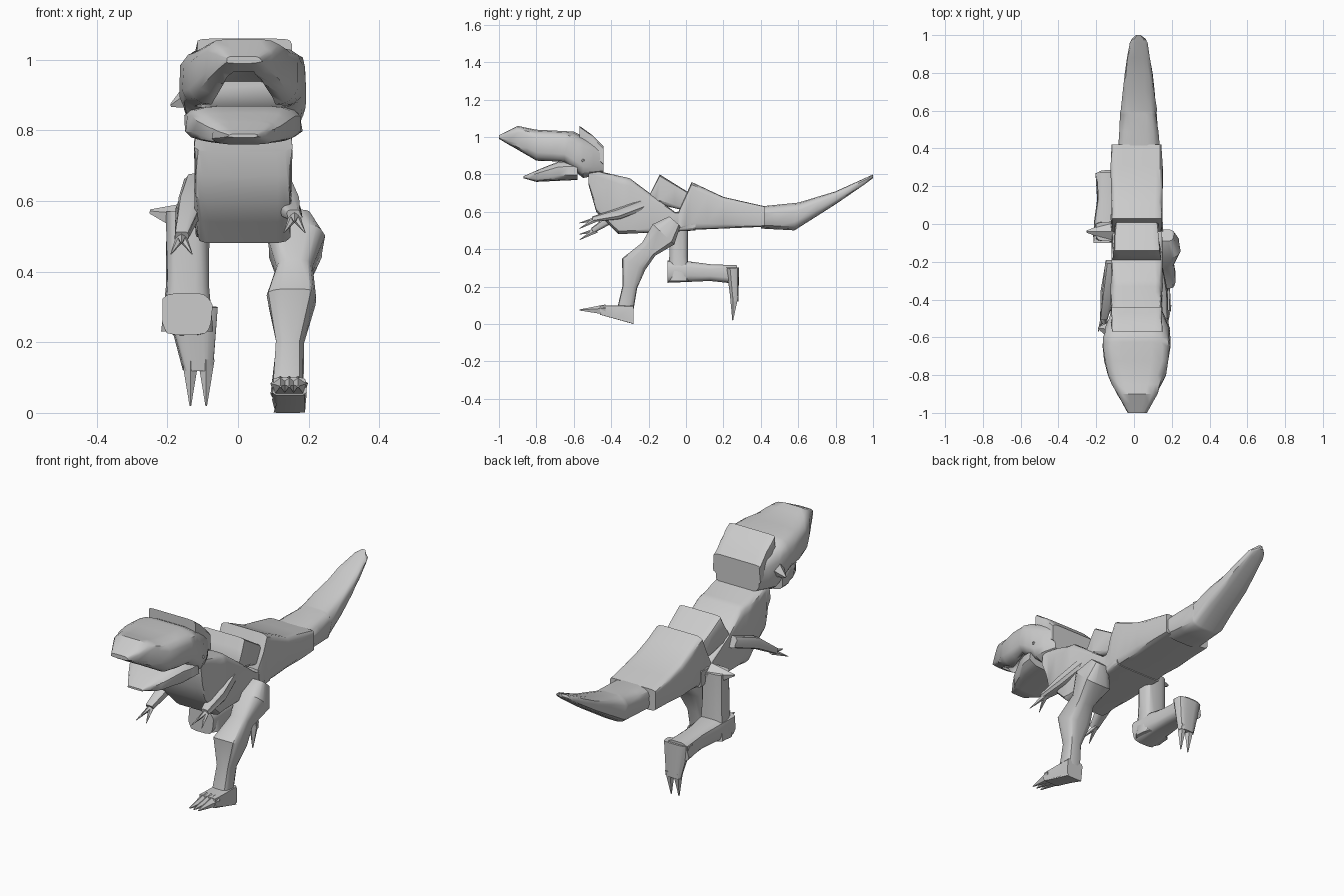
import bpy, bmesh, math, random
from mathutils import Vector

random.seed(4)
cube = bpy.data.objects.get("Cube")
if cube:
    bpy.data.objects.remove(cube, do_unlink=True)

hide = bpy.data.materials.new("plain_grey")
hide.use_nodes = True
grey = (0.6, 0.6, 0.6, 1)
hide.diffuse_color = grey
hide.node_tree.nodes["Principled BSDF"].inputs["Base Color"].default_value = grey


def finish(name, bm):
    """Turn a bmesh into a smooth shaded object that keeps sharp edges."""
    bmesh.ops.recalc_face_normals(bm, faces=bm.faces)
    mesh = bpy.data.meshes.new(name)
    bm.to_mesh(mesh)
    bm.free()
    mesh.materials.append(hide)
    obj = bpy.data.objects.new(name, mesh)
    bpy.context.collection.objects.link(obj)
    bpy.ops.object.select_all(action="DESELECT")
    obj.select_set(True)
    bpy.context.view_layer.objects.active = obj
    bpy.ops.object.shade_smooth_by_angle(angle=math.radians(35))
    return obj


def power(value, exponent):
    return math.copysign(abs(value) ** exponent, value)


def skin(name, sections, squareness, sides=16, rough=0.005):
    """Skin rounded box sections, each given by centre, up vector and half width."""
    bm = bmesh.new()
    rings = []
    for centre, up, half_width in sections:
        ring = []
        for i in range(sides):
            angle = math.tau * (i + 0.5) / sides
            across = half_width * power(math.cos(angle), squareness)
            across += random.uniform(-rough, rough)
            point = centre + up * power(math.sin(angle), squareness)
            ring.append(bm.verts.new(point + Vector((across, 0, 0))))
        rings.append(ring)
    for ring, following in zip(rings, rings[1:]):
        for i in range(sides):
            j = (i + 1) % sides
            bm.faces.new((ring[i], ring[j], following[j], following[i]))
    bm.faces.new(rings[0])
    bm.faces.new(rings[-1])
    return finish(name, bm)


def height_at(line, y):
    """Height of a (y, z) polyline, held level beyond its ends."""
    if y <= line[0][0]:
        return line[0][1]
    for (start, low), (end, high) in zip(line, line[1:]):
        if y <= end:
            return low + (high - low) * (y - start) / (end - start)
    return line[-1][1]


def body(name, under, over, width, x=0.015, squareness=0.2):
    """Body part between a lower and an upper line; width is a rule along it."""
    stops = sorted({y for y, z in under + over})
    middles = [(a + b) / 2 for a, b in zip(stops, stops[1:])]
    first, last = stops[0], stops[-1]
    sections = []
    for y in sorted(stops + middles):
        low, high = height_at(under, y), height_at(over, y)
        centre = Vector((x, y, (low + high) / 2))
        up = Vector((0, 0, (high - low) / 2))
        sections.append((centre, up, width((y - first) / (last - first))))
    return skin(name, sections, squareness)


def limb(name, x_start, x_end, joints, flare):
    """Limb along (y, z, radius) joints; flare is sideways width over radius."""
    last = len(joints) - 1
    points = [Vector((x_start + (x_end - x_start) * i / last, y, z))
              for i, (y, z, radius) in enumerate(joints)]
    sections = []
    for i, point in enumerate(points):
        along = points[min(i + 1, last)] - points[max(i - 1, 0)]
        along.x = 0
        along.normalize()
        radius = joints[i][-1]
        up = Vector((0, -along.z, along.y)) * radius
        sections.append((point, up, radius * flare))
    skin(name, sections, squareness=0.55)


def claw(name, start, tip, radius):
    """Pointed five sided spike between two positions."""
    start, tip = Vector(start), Vector(tip)
    axis = tip - start
    bm = bmesh.new()
    bmesh.ops.create_cone(bm, segments=5, cap_ends=True, radius1=radius,
                          radius2=radius / 10, depth=axis.length)
    turn = axis.to_track_quat("Z", "Y").to_matrix()
    for v in bm.verts:
        v.co = turn @ v.co + (start + tip) / 2
    finish(name, bm)


def trunk_width(t):
    return 0.135


# Head: skull widening behind the snout, with a hollow palate
def skull_width(t):
    return 0.05 + 0.13 * math.sin(0.8 * math.pi * t)


def jaw_width(t):
    return 0.04 + 0.125 * math.sin(math.pi * t / 2)


skull = body("skull",
             [(-1, 0.99), (-0.8, 0.87), (-0.65, 0.86), (-0.55, 0.78), (-0.44, 0.8)],
             [(-1, 1.01), (-0.9, 1.06), (-0.8, 1.04), (-0.6, 1.03), (-0.44, 0.95)],
             skull_width, squareness=0.5)
palate = body("palate_cutter", [(-0.96, 0.8), (-0.66, 0.8)],
              [(-0.96, 0.98), (-0.9, 1), (-0.66, 0.94)],
              lambda t: 0.04 + t / 10, squareness=0.7)
palate.hide_render = True
palate.hide_set(True)
hollow = skull.modifiers.new("hollow_palate", "BOOLEAN")
hollow.operation = "DIFFERENCE"
hollow.object = palate

# Crest plate and open lower jaw
body("crest_plate", [(-0.57, 0.95), (-0.44, 0.85)],
     [(-0.57, 1.06), (-0.5, 1.01), (-0.44, 0.95)], trunk_width)
body("lower_jaw", [(-0.87, 0.78), (-0.8, 0.76), (-0.58, 0.77)],
     [(-0.87, 0.79), (-0.78, 0.83), (-0.68, 0.87), (-0.58, 0.87)],
     jaw_width, squareness=0.5)

# Trunk with flat flanks, back plate and rump
body("chest", [(-0.52, 0.74), (-0.48, 0.6), (-0.36, 0.48), (0.05, 0.5)],
     [(-0.52, 0.83), (-0.3, 0.78), (-0.06, 0.6)], trunk_width)
body("back_plate", [(-0.19, 0.65), (0.02, 0.6)],
     [(-0.19, 0.7), (-0.14, 0.8), (0.02, 0.7)], lambda t: 0.13 - t / 50)
body("rump", [(-0.04, 0.5), (0.42, 0.52)],
     [(-0.04, 0.6), (0.03, 0.76), (0.2, 0.68), (0.42, 0.63)], trunk_width)

# Tail narrowing to a raised blunt tip
body("tail", [(0.4, 0.51), (0.58, 0.5), (0.8, 0.64), (0.96, 0.75), (1, 0.78)],
     [(0.4, 0.63), (0.6, 0.65), (0.8, 0.71), (1, 0.8)],
     lambda t: 0.01 + 0.1 * (1 - t) ** 0.4, x=0.025, squareness=0.6)

# Left leg striding forward onto a flat foot
limb("left_leg", 0.17, 0.14,
     [(-0.06, 0.55, 0.04), (-0.12, 0.48, 0.08), (-0.2, 0.4, 0.05),
      (-0.28, 0.32, 0.07), (-0.3, 0.2, 0.04), (-0.33, 0.05, 0.045)], flare=1)
body("left_foot", [(-0.46, 0.05), (-0.28, 0)], [(-0.46, 0.1), (-0.28, 0.1)],
     lambda t: 0.045, x=0.145)
for x in (0.12, 0.145, 0.17):
    claw("left_toe", (x, -0.43, 0.075), (x, -0.57, 0.075), 0.03)

# Right leg folded back with the foot hanging
limb("right_thigh", -0.145, -0.145,
     [(-0.04, 0.57, 0.05), (-0.04, 0.36, 0.05), (-0.04, 0.23, 0.06)], flare=1.2)
limb("right_shin", -0.145, -0.14,
     [(-0.1, 0.28, 0.06), (0.02, 0.28, 0.055), (0.13, 0.275, 0.045),
      (0.27, 0.265, 0.05)], flare=1.2)
limb("right_foot", -0.13, -0.115,
     [(0.25, 0.3, 0.035), (0.26, 0.12, 0.02)], flare=2)
for x in (-0.135, -0.09):
    claw("right_toe", (x, 0.26, 0.15), (x, 0.25, 0.02), 0.025)
claw("right_hip_spike", (-0.11, -0.04, 0.54), (-0.25, -0.04, 0.57), 0.065)

# Cheek horns and short three clawed arms; the right arm hangs lower
for name, side, drop in (("left", 1, 0), ("right", -1, 0.06)):
    claw(name + "_cheek_horn", (side * 0.12, -0.56, 0.9),
         (side * 0.19, -0.55, 0.87), 0.05)
    limb(name + "_arm", side * 0.11, side * 0.16,
         [(-0.2, 0.65, 0.03), (-0.36, 0.59, 0.03),
          (-0.5, 0.56 - drop, 0.015)], flare=1.3)
    for spread in (-0.03, 0, 0.03):
        claw(name + "_finger", (side * 0.16, -0.48, 0.56 - drop),
             (side * (0.16 + spread), -0.57, 0.54 - drop - abs(spread)), 0.015)
